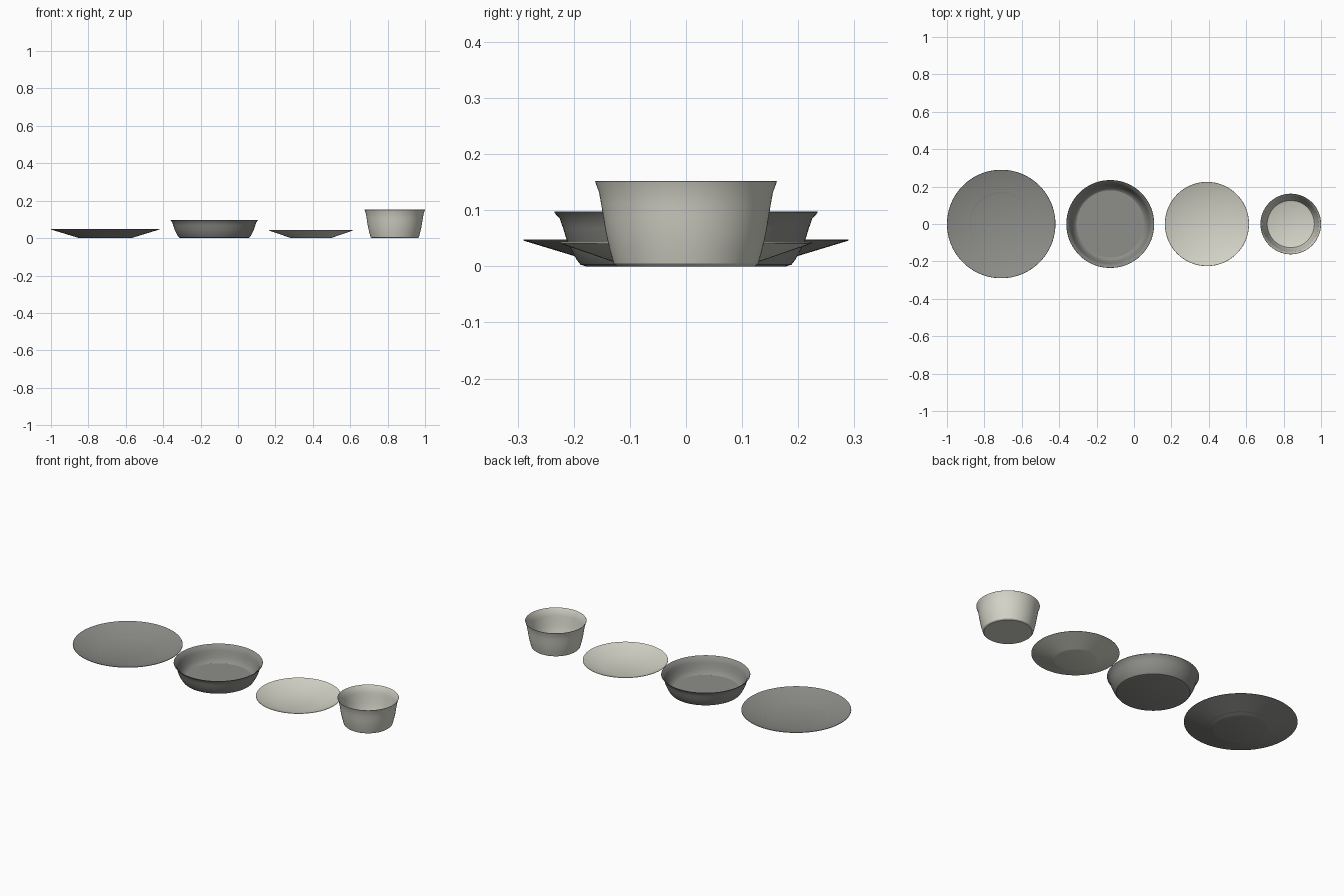
import bpy, bmesh, math

if "Cube" in bpy.data.objects:
    bpy.data.objects.remove(bpy.data.objects["Cube"])

SEGMENTS = 96


def make_material(name, color):
    mat = bpy.data.materials.new(name)
    mat.diffuse_color = (*color, 1.0)
    mat.use_nodes = True
    mat.node_tree.nodes["Principled BSDF"].inputs["Base Color"].default_value = mat.diffuse_color
    return mat


dark_glaze = make_material("dark_grey_glaze", (0.27, 0.27, 0.255))
pale_glaze = make_material("pale_stone_glaze", (0.66, 0.66, 0.58))


def lathe(name, x, profile, mat):
    """Spin a closed (radius, z) profile, from the base centre to the inner floor centre."""
    bm = bmesh.new()
    rings = []
    for r, z in profile:
        if r == 0:
            rings.append([bm.verts.new((0, 0, z))])
        else:
            rings.append([bm.verts.new((r * math.cos(2 * math.pi * i / SEGMENTS),
                                        r * math.sin(2 * math.pi * i / SEGMENTS), z))
                          for i in range(SEGMENTS)])
    for a, b in zip(rings, rings[1:]):
        for i in range(SEGMENTS):
            j = (i + 1) % SEGMENTS
            if len(a) == 1:
                bm.faces.new((a[0], b[j], b[i]))
            elif len(b) == 1:
                bm.faces.new((a[i], a[j], b[0]))
            else:
                bm.faces.new((a[i], a[j], b[j], b[i]))
    bmesh.ops.recalc_face_normals(bm, faces=bm.faces[:])
    mesh = bpy.data.meshes.new(name)
    bm.to_mesh(mesh)
    bm.free()
    mesh.materials.append(mat)
    obj = bpy.data.objects.new(name, mesh)
    obj.location.x = x
    bpy.context.collection.objects.link(obj)
    bpy.ops.object.select_all(action='DESELECT')
    obj.select_set(True)
    bpy.context.view_layer.objects.active = obj
    bpy.ops.object.shade_smooth_by_angle(angle=math.radians(30))
    return obj


def plate(name, x, rim, foot, floor, height, mat):
    """Shallow plate with a straight sloping rim and a flat well."""
    lathe(name, x, [(0, 0), (foot - 0.006, 0), (foot, 0.002), (rim, height - 0.002),
                    (rim - 0.001, height), (floor, 0.008), (0, 0.008)], mat)


# Two plates
plate("dinner_plate", -0.71, 0.29, 0.145, 0.165, 0.048, dark_glaze)
plate("side_plate", 0.39, 0.225, 0.112, 0.126, 0.043, pale_glaze)

# Wide bowl with a flared lip
lathe("wide_bowl", -0.127, [
    (0, 0), (0.178, 0), (0.188, 0.003), (0.195, 0.012), (0.205, 0.030),
    (0.213, 0.048), (0.219, 0.068), (0.225, 0.085), (0.235, 0.096), (0.234, 0.098),
    (0.220, 0.086), (0.213, 0.068), (0.207, 0.048), (0.199, 0.030),
    (0.190, 0.014), (0.180, 0.008), (0, 0.008)], dark_glaze)

# Deep bowl with a slightly flared lip
lathe("deep_bowl", 0.838, [
    (0, 0), (0.123, 0), (0.129, 0.005), (0.136, 0.030), (0.143, 0.060),
    (0.147, 0.085), (0.151, 0.110), (0.155, 0.132), (0.162, 0.151), (0.161, 0.152),
    (0.150, 0.132), (0.146, 0.110), (0.142, 0.085), (0.138, 0.060),
    (0.132, 0.030), (0.126, 0.012), (0.118, 0.008), (0, 0.008)], pale_glaze)
